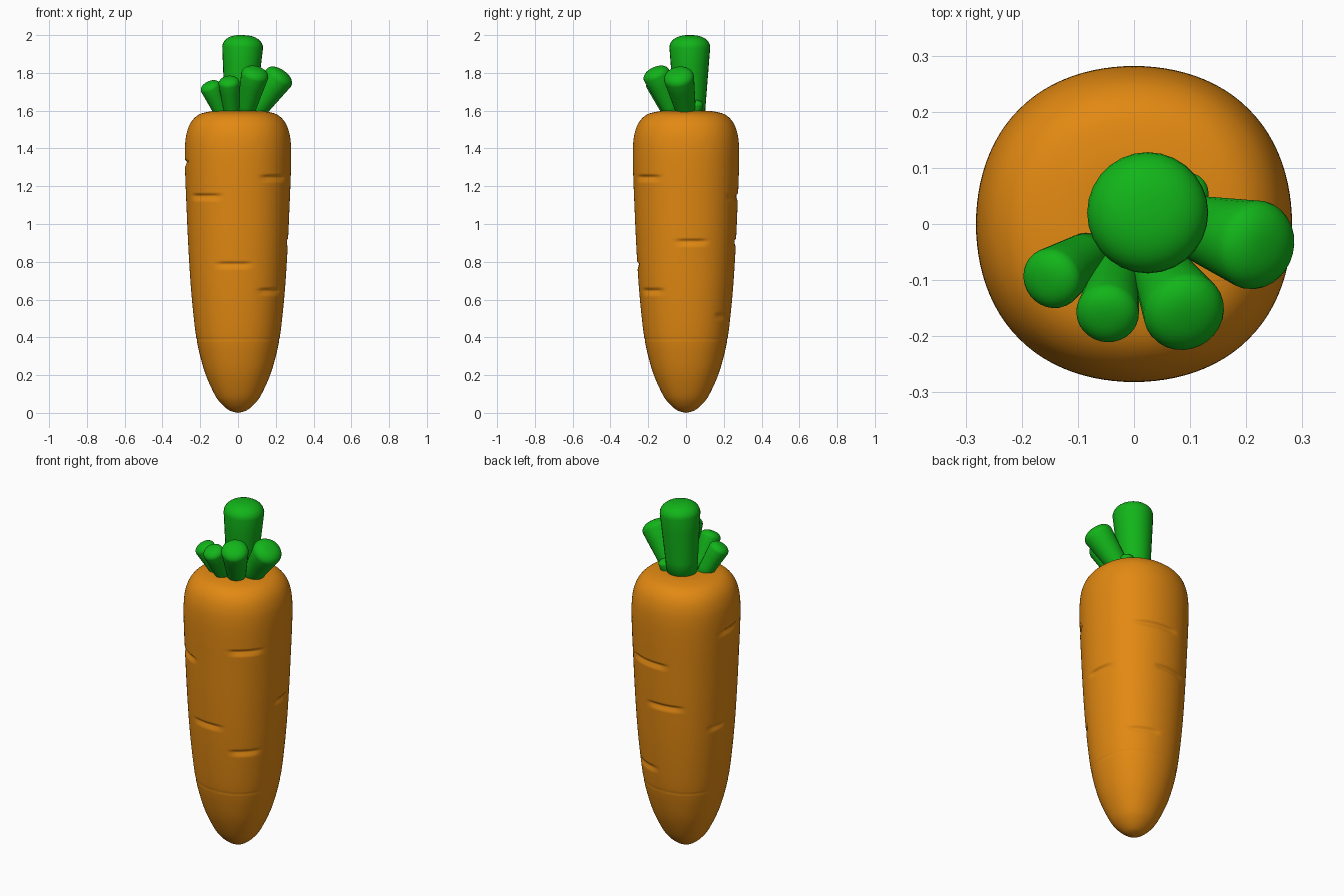
import bpy, bmesh, math
from mathutils import Vector

if "Cube" in bpy.data.objects:
    bpy.data.objects.remove(bpy.data.objects["Cube"])


def material(name, rgb):
    m = bpy.data.materials.new(name)
    m.diffuse_color = (*rgb, 1)
    m.use_nodes = True
    m.node_tree.nodes["Principled BSDF"].inputs["Base Color"].default_value = m.diffuse_color
    return m


orange = material("orange", (0.76, 0.25, 0.006))
green = material("green", (0.006, 0.46, 0.01))


def spline(pts, steps):
    """Catmull-Rom curve through (radius, height) points."""
    p = [Vector(q) for q in pts]
    p = [2 * p[0] - p[1]] + p + [2 * p[-1] - p[-2]]
    out = []
    for i in range(1, len(p) - 2):
        a, b, c, d = p[i - 1:i + 3]
        n = max(4, int((c - b).length / steps))
        for k in range(n):
            t = k / n
            out.append(0.5 * (2 * b + (c - a) * t + (2 * a - 5 * b + 4 * c - d) * t * t
                              + (3 * b - a - 3 * c + d) * t ** 3))
    return out + [p[-2]]


def lathe(name, profile, segs, mat, shape=None):
    """Spin a profile whose first and last points are the poles."""
    bm = bmesh.new()
    rings = []
    for r, z in profile[1:-1]:
        ring = []
        for k in range(segs):
            a = 2 * math.pi * k / segs
            rr = shape(r, z, a) if shape else r
            ring.append(bm.verts.new((rr * math.cos(a), rr * math.sin(a), z)))
        rings.append(ring)
    low = bm.verts.new((0, 0, profile[0][1]))
    high = bm.verts.new((0, 0, profile[-1][1]))
    for k in range(segs):
        n = (k + 1) % segs
        for a, b in zip(rings, rings[1:]):
            bm.faces.new((a[k], a[n], b[n], b[k]))
        bm.faces.new((low, rings[0][n], rings[0][k]))
        bm.faces.new((high, rings[-1][k], rings[-1][n]))
    for f in bm.faces:
        f.smooth = True
    me = bpy.data.meshes.new(name)
    bm.to_mesh(me)
    bm.free()
    me.materials.append(mat)
    ob = bpy.data.objects.new(name, me)
    bpy.context.collection.objects.link(ob)
    return ob


# Grooves in the root: height, start angle, end angle, depth
grooves = [(1.25, -65, -28, .012), (.65, -65, -28, .012), (1.15, -150, -108, .012),
           (.79, -117, -73, .010), (.91, -12, 25, .012), (1.15, 50, 105, .012),
           (.91, 75, 122, .012), (1.33, 162, 202, .012), (.78, 152, 180, .010),
           (.52, 40, 85, .010)]


def root_shape(r, z, a):
    # slightly squared cross-section
    r *= 1 + 0.014 * (1 - math.cos(4 * a))
    for gz, a0, a1, depth in grooves:
        dz = z - gz
        width = 0.012 if dz > 0 else 0.03
        if abs(dz) < width:
            mid, half = (a0 + a1) / 2, (a1 - a0) / 2
            da = (math.degrees(a) - mid + 180) % 360 - 180
            if abs(da) < half:
                r -= depth * (1 - abs(dz) / width) * (1 - (da / half) ** 4)
    # faint seam near the tip
    r -= 0.002 * max(0, 1 - abs(z - .39) / .008)
    return r


# Carrot root
root = [(0, 0), (.045, .013), (.09, .05), (.125, .1), (.17, .2), (.2, .3), (.221, .4),
        (.237, .53), (.252, .7), (.264, .9), (.273, 1.1), (.28, 1.28), (.281, 1.4),
        (.272, 1.48), (.248, 1.54), (.205, 1.58), (.14, 1.597), (.07, 1.6), (0, 1.6)]
lathe("carrot_root", spline(root, .006), 96, orange, root_shape)


# Leaf stalks: tapered, with softly rounded ends
def stalk(name, base, tip, r0, r1):
    base, tip = Vector(base), Vector(tip)
    L = (tip - base).length
    cap = min(r1 * .6, L * .5)
    prof = [(0, 0), (r0 * .7, 0), (r0, .01)]
    prof += [(r0 + (r1 - r0) * t / 4, .01 + (L - cap - .01) * t / 4) for t in range(1, 5)]
    for i in range(1, 9):
        t = math.pi / 2 * i / 8
        prof.append((r1 * max(0, math.cos(t)) ** .8, L - cap + cap * math.sin(t)))
    ob = lathe(name, prof, 28, green)
    ob.location = base
    ob.rotation_mode = 'QUATERNION'
    ob.rotation_quaternion = Vector((0, 0, 1)).rotation_difference(tip - base)


stalk("stalk_tall", (.01, .02, 1.57), (.027, .02, 2.0), .08, .108)
stalk("stalk_right", (.075, .005, 1.57), (.24, -.045, 1.81), .05, .08)
stalk("stalk_front_right", (.035, -.06, 1.57), (.098, -.172, 1.825), .045, .073)
stalk("stalk_front", (-.03, -.075, 1.57), (-.05, -.172, 1.775), .04, .056)
stalk("stalk_left", (-.075, -.05, 1.57), (-.158, -.105, 1.75), .04, .055)
stalk("stalk_back_stub", (.085, .045, 1.57), (.1, .058, 1.655), .03, .037)
